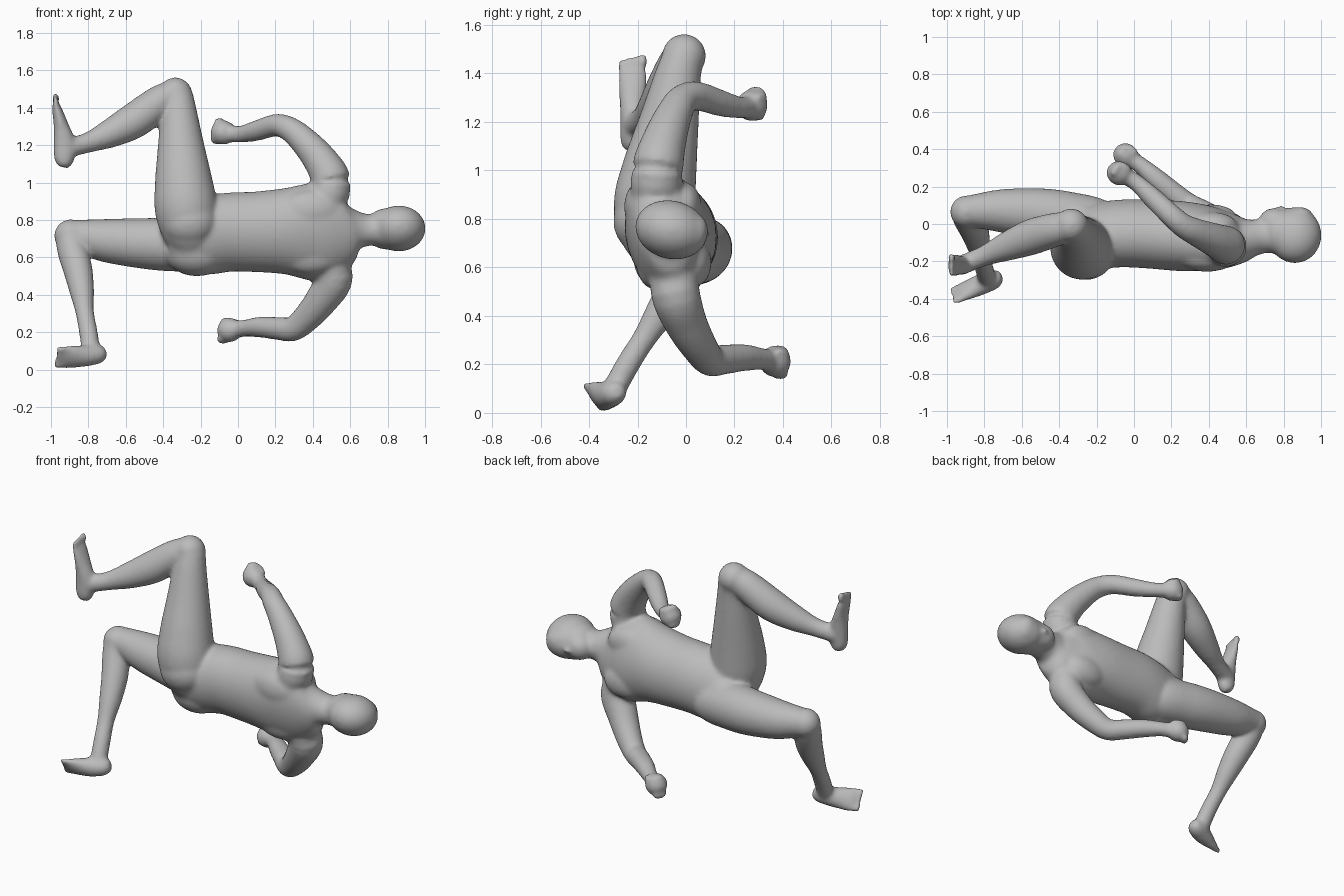
import bpy, bmesh, math
from mathutils import Vector, Matrix

old = bpy.data.objects.get("Cube")
if old:
    bpy.data.objects.remove(old, do_unlink=True)

# Single plain grey skin
skin = bpy.data.materials.new("grey_skin")
skin.use_nodes = True
GREY = (0.5, 0.5, 0.5, 1)
skin.diffuse_color = GREY
skin.node_tree.nodes["Principled BSDF"].inputs["Base Color"].default_value = GREY

bm = bmesh.new()  # all overlapping forms, fused by the remesh below


def spline(rows, steps=5):
    """Catmull-Rom through rows of numbers."""
    rows = [rows[0]] + rows + [rows[-1]]
    out = []
    for p0, p1, p2, p3 in zip(rows, rows[1:], rows[2:], rows[3:]):
        for s in range(steps):
            t = s / steps
            out.append([0.5 * (2 * b + (c - a) * t + (2 * a - 5 * b + 4 * c - d) * t * t
                               + (3 * b - a - 3 * c + d) * t ** 3)
                        for a, b, c, d in zip(p0, p1, p2, p3)])
    return out + [rows[-1]]


def loft(rows, side=(0, 0, 1), sides=40):
    """Tube through rows of x, y, z, radius along side, radius across."""
    rows = [list(r) if len(r) == 5 else list(r) + [r[3]] for r in rows]
    rows = spline(rows)
    pts = [Vector(r[:3]) for r in rows]
    rings = []
    for i, r in enumerate(rows):
        tan = (pts[min(i + 1, len(pts) - 1)] - pts[max(i - 1, 0)]).normalized()
        u = Vector(side)
        u = (u - tan * u.dot(tan)).normalized()
        v = tan.cross(u)
        rings.append([bm.verts.new(pts[i] + u * r[3] * math.cos(a) + v * r[4] * math.sin(a))
                      for a in (2 * math.pi * k / sides for k in range(sides))])
    for lo, hi in zip(rings, rings[1:]):
        for k in range(sides):
            n = (k + 1) % sides
            bm.faces.new((lo[k], lo[n], hi[n], hi[k]))
    bm.faces.new(rings[0][::-1])
    bm.faces.new(rings[-1])


def ball(c, r, axis=None):
    """Ellipsoid; its local z can be turned along axis."""
    r = r if isinstance(r, tuple) else (r, r, r)
    rot = Vector(axis).to_track_quat('Z', 'Y').to_matrix().to_4x4() if axis else Matrix()
    m = Matrix.Translation(c) @ rot @ Matrix.Diagonal((*r, 1))
    bmesh.ops.create_uvsphere(bm, u_segments=32, v_segments=20, radius=1, matrix=m)


# Torso, slightly rolled, from pelvis to the base of the neck
loft([(-.38, -.08, .68, .10, .10), (-.30, -.07, .69, .17, .16), (-.18, -.06, .715, .21, .175),
      (-.05, -.05, .735, .212, .18), (.10, -.055, .737, .217, .183), (.25, -.065, .74, .232, .185),
      (.38, -.075, .738, .262, .172), (.48, -.085, .733, .262, .15), (.57, -.085, .735, .20, .123),
      (.63, -.075, .745, .115, .10), (.69, -.065, .747, .086, .092), (.78, -.06, .75, .088, .095)],
     side=(0, -.2, 1))
# Buttocks and groin
ball((-.26, -.17, .79), (.15, .13, .135))
ball((-.22, -.075, .625), (.17, .14, .125))
ball((-.29, .015, .72), (.13, .105, .11))
# Shoulder blades and chest
ball((.39, -.18, .85), (.16, .075, .11))
ball((.39, -.13, .62), (.16, .075, .11))
ball((.41, -.005, .85), (.14, .07, .10))
ball((.41, .035, .62), (.14, .07, .10))

# Head, cheeks, jaw, brow and nose
FACING = (0, 1, -.25)
ball((.86, -.06, .755), (.143, .121, .151), FACING)
ball((.795, -.045, .753), (.115, .11, .126), FACING)
ball((.75, .01, .745), (.085, .08, .075), FACING)
ball((.89, .035, .738), (.07, .08, .054), FACING)
ball((.785, .078, .74), (.03, .016, .022), FACING)

# Raised leg
loft([(-.225, -.10, .60, .07), (-.245, -.115, .70, .14), (-.275, -.13, .85, .168),
      (-.29, -.11, 1.0, .155), (-.305, -.07, 1.2, .124), (-.317, -.035, 1.38, .097),
      (-.325, -.01, 1.47, .085)], side=(0, 1, 0))
ball((-.335, -.008, 1.472), .091)
loft([(-.335, -.01, 1.475, .078), (-.42, -.03, 1.43, .09), (-.55, -.07, 1.335, .096),
      (-.68, -.12, 1.265, .078), (-.80, -.17, 1.215, .055), (-.91, -.215, 1.185, .052)],
     side=(0, 1, 0))
# Resting leg
loft([(-.06, -.03, .67, .06), (-.18, -.0, .66, .13), (-.35, .03, .668, .142),
      (-.50, .055, .675, .136), (-.70, .07, .69, .117), (-.83, .07, .71, .094),
      (-.89, .067, .717, .083)])
ball((-.895, .065, .716), .088)
loft([(-.895, .06, .715, .08), (-.885, .03, .64, .082), (-.855, -.03, .53, .078),
      (-.835, -.10, .42, .066), (-.82, -.17, .31, .05), (-.80, -.24, .20, .05),
      (-.785, -.30, .09, .05)], side=(1, 0, 0))


def toes(start, across, ahead):
    for i in range(5):
        r = .02 if i == 0 else .015
        ball(Vector(start) + Vector(across) * i + Vector(ahead) * (1 - .12 * i),
             (r, r, .035), ahead)


# Feet
loft([(-.937, -.225, 1.082, .028, .028), (-.93, -.225, 1.12, .046, .053),
      (-.928, -.222, 1.21, .05, .06), (-.947, -.22, 1.31, .056, .04),
      (-.967, -.22, 1.39, .06, .027), (-.973, -.22, 1.42, .054, .019)], side=(0, 1, 0))
toes((-.975, -.176, 1.405), (0, -.023, 0), (0, 0, .045))
loft([(-.705, -.285, .09, .028, .028), (-.74, -.293, .085, .05, .052),
      (-.81, -.32, .075, .058, .056), (-.87, -.345, .07, .066, .045),
      (-.92, -.365, .068, .072, .031), (-.94, -.372, .068, .064, .024)], side=(0, .6, -.78))
toes((-.925, -.34, .025), (0, -.017, .022), (-.03, -.008, 0))

# Arms: raised one, then the lower one
loft([(.44, -.12, .84, .10), (.50, -.12, .99, .108), (.44, -.09, 1.12, .092),
      (.335, -.045, 1.24, .074), (.265, -.01, 1.292, .065), (.20, .045, 1.307, .06),
      (.10, .14, 1.278, .055), (.02, .215, 1.26, .046), (-.05, .26, 1.262, .046)],
     side=(0, .3, 1))
loft([(.45, -.05, .64, .10), (.515, -.045, .50, .102), (.445, -.0, .37, .088),
      (.355, .06, .265, .074), (.29, .10, .217, .066), (.22, .155, .22, .062),
      (.12, .24, .228, .056), (.04, .31, .222, .046), (-.02, .35, .215, .046)],
     side=(0, .3, 1))


def fist(c, ahead, across):
    """Closed hand: palm, four curled fingers and a thumb."""
    c, a, w = Vector(c), Vector(ahead).normalized(), Vector(across).normalized()
    n = a.cross(w)
    ball(c, (.066, .066, .068), a)
    for i in range(4):
        ball(c + a * .035 + w * (.033 * (i - 1.5)), (.023, .025, .044), n)
    ball(c + n * .04 + w * .04, (.022, .022, .045), a)


fist((-.08, .272, 1.268), (-.75, .5, .2), (.2, 0, 1))
fist((-.045, .367, .212), (-.75, .5, -.1), (.2, 0, 1))

# Fuse everything into one smooth skin
bmesh.ops.recalc_face_normals(bm, faces=bm.faces)
mesh = bpy.data.meshes.new("body")
bm.to_mesh(mesh)
bm.free()
body = bpy.data.objects.new("body", mesh)
bpy.context.collection.objects.link(body)
mesh.materials.append(skin)
fuse = body.modifiers.new("fuse", 'REMESH')
fuse.mode = 'VOXEL'
fuse.voxel_size = .011
fuse.use_smooth_shade = True
soft = body.modifiers.new("soften", 'SMOOTH')
soft.factor = .5
soft.iterations = 14
